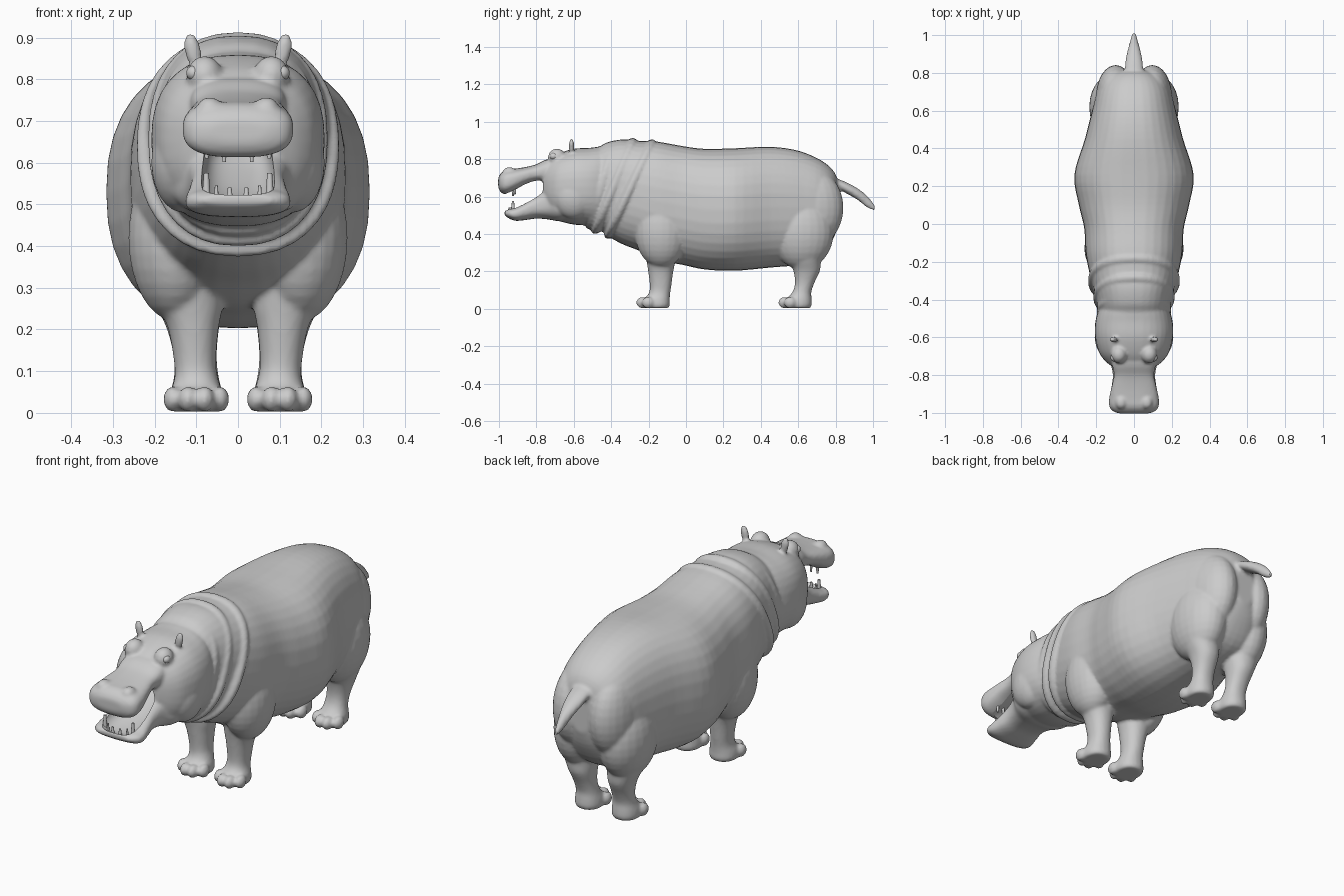
import bpy, bmesh, math
from mathutils import Matrix, Vector, Euler

if "Cube" in bpy.data.objects:
    bpy.data.objects.remove(bpy.data.objects["Cube"])


def spline(rows, steps=4):
    """Catmull-Rom interpolation of every column in the section table."""
    out = []
    for i in range(len(rows) - 1):
        p0, p1 = rows[max(i - 1, 0)], rows[i]
        p2, p3 = rows[i + 1], rows[min(i + 2, len(rows) - 1)]
        for k in range(steps):
            t = k / steps
            out.append([0.5 * (2 * b + (c - a) * t + (2 * a - 5 * b + 4 * c - d) * t * t
                               + (3 * b - a - 3 * c + d) * t ** 3)
                        for a, b, c, d in zip(p0, p1, p2, p3)])
    return out + [list(rows[-1])]


def oval(e, n=36):
    """Unit superellipse."""
    pts = []
    for i in range(n):
        c, s = math.cos(2 * math.pi * i / n), math.sin(2 * math.pi * i / n)
        pts.append((math.copysign(abs(c) ** (2 / e), c), math.copysign(abs(s) ** (2 / e), s)))
    return pts


def skin_rings(bm, rings):
    vr = [[bm.verts.new(p) for p in r] for r in rings]
    n = len(vr[0])
    for a, b in zip(vr, vr[1:]):
        for i in range(n):
            bm.faces.new((a[i], a[(i + 1) % n], b[(i + 1) % n], b[i]))
    bm.faces.new(vr[0])
    bm.faces.new(vr[-1])


def loft_y(bm, rows, e=2.2, shear=0.0):
    """Rows: y, bottom z, top z, half width."""
    rings = []
    for y, zb, zt, w in spline(rows):
        h = (zt - zb) / 2
        rings.append([(u * w, y + shear * v * h, (zb + zt) / 2 + v * h) for u, v in oval(e)])
    skin_rings(bm, rings)


def loft_z(bm, rows, side, e=2.2):
    """Rows: z, front y, back y, centre x, half width."""
    rings = []
    for z, y0, y1, x, w in spline(rows):
        rings.append([(side * (x + u * w), (y0 + y1) / 2 + v * (y1 - y0) / 2, z)
                      for u, v in oval(e)])
    skin_rings(bm, rings)


def ball(bm, c, r, rot=(0, 0, 0)):
    m = Matrix.Translation(c) @ Euler(rot).to_matrix().to_4x4() @ Matrix.Diagonal((*r, 1))
    bmesh.ops.create_uvsphere(bm, u_segments=24, v_segments=16, radius=1, matrix=m)


def finish(bm, name):
    bmesh.ops.recalc_face_normals(bm, faces=bm.faces)
    me = bpy.data.meshes.new(name)
    bm.to_mesh(me)
    bm.free()
    ob = bpy.data.objects.new(name, me)
    bpy.context.collection.objects.link(ob)
    return ob


def smooth(ob, deg):
    bpy.ops.object.select_all(action='DESELECT')
    ob.select_set(True)
    bpy.context.view_layer.objects.active = ob
    bpy.ops.object.shade_smooth_by_angle(angle=math.radians(deg))


bm = bmesh.new()

# Barrel body and neck
loft_y(bm, [(.82, .47, .66, .05), (.79, .38, .735, .13), (.72, .28, .795, .19),
            (.6, .235, .845, .222), (.45, .22, .866, .26), (.26, .203, .858, .316),
            (.1, .21, .855, .292), (-.02, .235, .87, .264), (-.15, .26, .893, .256),
            (-.25, .31, .897, .238), (-.34, .345, .905, .215), (-.42, .39, .89, .195),
            (-.47, .43, .865, .185), (-.55, .455, .85, .18)], 2.35)

# Slanted skin folds round the neck
for y, zb, zt, w, sh in ((-.30, .375, .905, .243, .45), (-.385, .40, .913, .216, .4),
                         (-.45, .425, .893, .197, .28)):
    loft_y(bm, [(y + .05, zb + .05, zt - .05, w - .05), (y + .02, zb + .008, zt - .008, w - .008),
                (y, zb, zt, w), (y - .02, zb + .008, zt - .008, w - .008),
                (y - .04, zb + .05, zt - .05, w - .05)], 2.3, sh)

# Skull
loft_y(bm, [(-.40, .46, .84, .15), (-.45, .435, .865, .185), (-.52, .445, .86, .205),
            (-.6, .45, .855, .206), (-.68, .47, .83, .185), (-.73, .50, .80, .148),
            (-.765, .56, .77, .10)], 2.4)

# Upper jaw with broad muzzle
loft_y(bm, [(-.64, .64, .82, .12), (-.74, .675, .80, .115), (-.80, .68, .772, .106),
            (-.86, .662, .757, .118), (-.92, .628, .748, .131), (-.965, .612, .742, .131),
            (-.992, .625, .722, .11), (-1.004, .65, .70, .07)], 2.7)

# Lower jaw
loft_y(bm, [(-.60, .47, .66, .16), (-.68, .468, .66, .16), (-.74, .478, .65, .125),
            (-.80, .482, .61, .112), (-.86, .474, .572, .119), (-.91, .47, .545, .127),
            (-.945, .482, .535, .118), (-.97, .50, .522, .085)], 2.7)

# Tail
loft_y(bm, [(.74, .66, .74, .05), (.80, .645, .70, .05), (.86, .615, .675, .046),
            (.92, .58, .642, .034), (.97, .54, .602, .02), (1.008, .525, .555, .01)], 2)

front_leg = [(.34, -.23, -.03, .13, .09), (.26, -.212, -.055, .115, .078),
             (.2, -.202, -.068, .107, .06), (.12, -.193, -.079, .103, .05),
             (.08, -.2, -.085, .1, .053), (.05, -.225, -.087, .1, .062),
             (.02, -.235, -.087, .1, .066), (.003, -.225, -.095, .1, .057)]
hind_leg = [(.32, .51, .74, .125, .095), (.25, .555, .722, .115, .077),
            (.2, .575, .715, .108, .062), (.14, .583, .687, .103, .052),
            (.09, .57, .67, .1, .053), (.05, .535, .672, .1, .062),
            (.02, .525, .672, .1, .064), (.003, .535, .662, .1, .056)]

for s in (1, -1):
    # Legs and toes
    for rows, toe_y in ((front_leg, -.233), (hind_leg, .527)):
        loft_z(bm, rows, s)
        for dx, dy in ((-.056, .03), (-.02, 0), (.02, 0), (.056, .03)):
            ball(bm, (s * (.1 + dx), toe_y + dy, .033), (.023, .033, .031))
    # Shoulder, thigh and rump
    ball(bm, (s * .15, -.13, .42), (.113, .145, .2))
    ball(bm, (s * .12, .62, .41), (.117, .17, .2))
    ball(bm, (s * .097, .67, .54), (.105, .172, .21))
    # Eye sockets, nostrils and cheeks
    ball(bm, (s * .08, -.69, .808), (.043, .048, .048))
    ball(bm, (s * .068, -.945, .732), (.03, .035, .025))
    ball(bm, (s * .13, -.6, .6), (.078, .11, .12))
    # Ears
    ball(bm, (s * .108, -.612, .868), (.02, .014, .046), (0, s * .22, 0))

skin = finish(bm, "hippo_skin")

# Mouth cavity cutter
bm = bmesh.new()
loft_y(bm, [(-.975, .53, .60, .07), (-.95, .512, .635, .088), (-.9, .505, .658, .092),
            (-.8, .53, .70, .085), (-.7, .58, .69, .07), (-.64, .62, .67, .035)], 2.8)
cutter = finish(bm, "mouth_cutter")
cutter.hide_render = True

# Fuse the skin into one smooth surface, then hollow the mouth
m = skin.modifiers.new("fuse", 'REMESH')
m.mode, m.voxel_size = 'VOXEL', .008
m = skin.modifiers.new("soften", 'SMOOTH')
m.factor, m.iterations = .5, 4
m = skin.modifiers.new("mouth", 'BOOLEAN')
m.operation, m.object, m.solver = 'DIFFERENCE', cutter, 'EXACT'
bpy.context.view_layer.objects.active = skin
for name in ("fuse", "soften", "mouth"):
    bpy.ops.object.modifier_apply(modifier=name)
bpy.data.objects.remove(cutter)
smooth(skin, 50)

# Teeth: tusks and incisors below, short pegs above
bm = bmesh.new()
for s in (1, -1):
    for x, y, z0, z1, r in ((.076, -.925, .495, .575, .012), (.052, -.935, .5, .545, .007),
                            (.02, -.945, .505, .54, .009), (.033, -.925, .655, .602, .008),
                            (.075, -.915, .655, .61, .009)):
        mat = Matrix.Translation((s * x, y, (z0 + z1) / 2))
        if z1 < z0:
            mat = mat @ Matrix.Rotation(math.pi, 4, 'X')
        bmesh.ops.create_cone(bm, cap_ends=True, segments=12, radius1=r, radius2=r * .5,
                              depth=abs(z1 - z0), matrix=mat)
smooth(finish(bm, "teeth"), 40)

# Eyeballs
bm = bmesh.new()
for s in (1, -1):
    ball(bm, (s * .106, -.708, .815), (.018, .02, .018))
smooth(finish(bm, "eyes"), 60)
